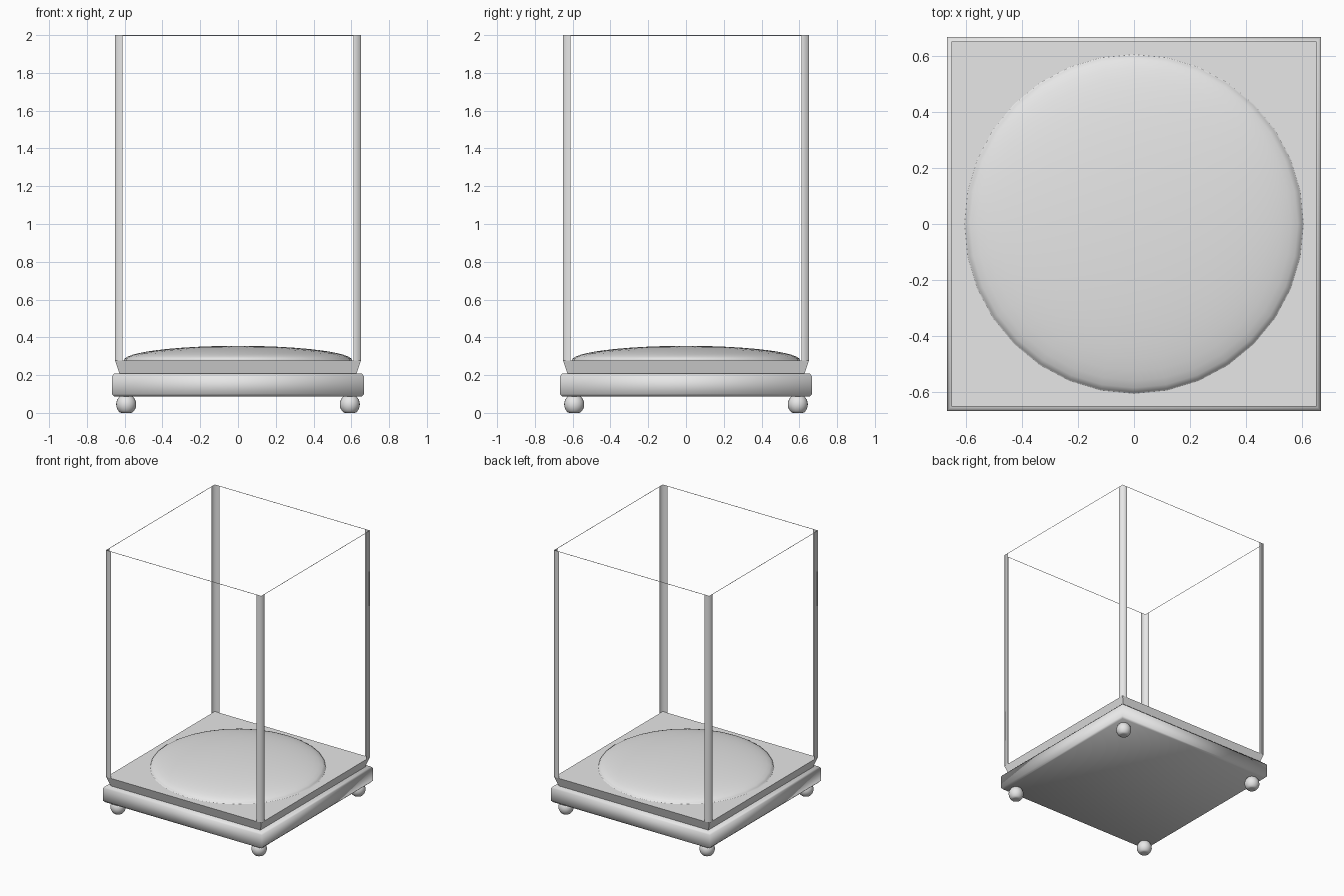
import bpy, bmesh, math
from mathutils import Matrix

cube = bpy.data.objects.get("Cube")
if cube:
    bpy.data.objects.remove(cube)

grey = bpy.data.materials.new("pale grey")
grey.use_nodes = True
COLOUR = (0.8, 0.8, 0.8, 1)
grey.diffuse_color = COLOUR
grey.node_tree.nodes["Principled BSDF"].inputs["Base Color"].default_value = COLOUR

HALF = 0.651        # half width of the case
POST = 0.04         # width of each corner post leaf
FLOOR = 0.278
TOP = 2.0


def finish(name, bm, smooth=True):
    """Turn a bmesh into a named, coloured object."""
    mesh = bpy.data.meshes.new(name)
    bm.to_mesh(mesh)
    bm.free()
    mesh.materials.append(grey)
    for p in mesh.polygons:
        p.use_smooth = smooth
    obj = bpy.data.objects.new(name, mesh)
    bpy.context.collection.objects.link(obj)
    return obj


def square_stack(name, rings, smooth=True):
    """Closed square solid through (half width, height) rings."""
    bm = bmesh.new()
    loops = [[bm.verts.new((x * h, y * h, z))
              for x, y in ((-1, -1), (1, -1), (1, 1), (-1, 1))] for h, z in rings]
    for a, b in zip(loops, loops[1:]):
        for i in range(4):
            j = (i + 1) % 4
            bm.faces.new((a[i], a[j], b[j], b[i]))
    bm.faces.new(loops[0][::-1])
    bm.faces.new(loops[-1])
    return finish(name, bm, smooth)


# Moulded plinth with softly rolled edges
square_stack("plinth", [(0.655, 0.087), (0.667, 0.1), (0.667, 0.195), (0.655, 0.208)])

# Flared tray whose flat top is the case floor
square_stack("case_floor", [(0.627, 0.205), (HALF, FLOOR)], smooth=False)

# Open-topped case: folded corner posts joined by a hairline top rim
bm = bmesh.new()
inner = HALF - POST
for k in range(4):
    turn = Matrix.Rotation(k * math.pi / 2, 4, "Z")
    for x0, x1, z0 in ((-HALF, -inner, FLOOR), (inner, HALF, FLOOR), (-inner, inner, TOP - 0.004)):
        corners = ((x0, z0), (x1, z0), (x1, TOP), (x0, TOP))
        verts = [bm.verts.new((x, -HALF, z)) for x, z in corners]
        bmesh.ops.transform(bm, matrix=turn, verts=verts)
        bm.faces.new(verts)
bmesh.ops.remove_doubles(bm, verts=bm.verts, dist=0.0005)
finish("corner_posts", bm)

# Low domed cushion
bm = bmesh.new()
bmesh.ops.create_uvsphere(bm, u_segments=32, v_segments=24, radius=1)
bmesh.ops.bisect_plane(bm, geom=bm.verts[:] + bm.edges[:] + bm.faces[:],
                       plane_co=(0, 0, 0), plane_no=(0, 0, 1), clear_inner=True)
bmesh.ops.scale(bm, vec=(0.605, 0.605, 0.077), verts=bm.verts)
bmesh.ops.translate(bm, vec=(0, 0, FLOOR), verts=bm.verts)
finish("dome", bm)

# Four ball feet with flattened soles
for side, sx in (("left", 1), ("right", -1)):
    for end, sy in (("front", -1), ("back", 1)):
        bm = bmesh.new()
        bmesh.ops.create_uvsphere(bm, u_segments=20, v_segments=14, radius=0.053)
        bmesh.ops.translate(bm, vec=(0.592 * sx, 0.592 * sy, 0.05), verts=bm.verts)
        for v in bm.verts:
            v.co.z = max(v.co.z, 0.007) - 0.007
        bmesh.ops.scale(bm, vec=(1, 1, 1.05), verts=bm.verts)
        finish(f"{end}_{side}_foot", bm)
